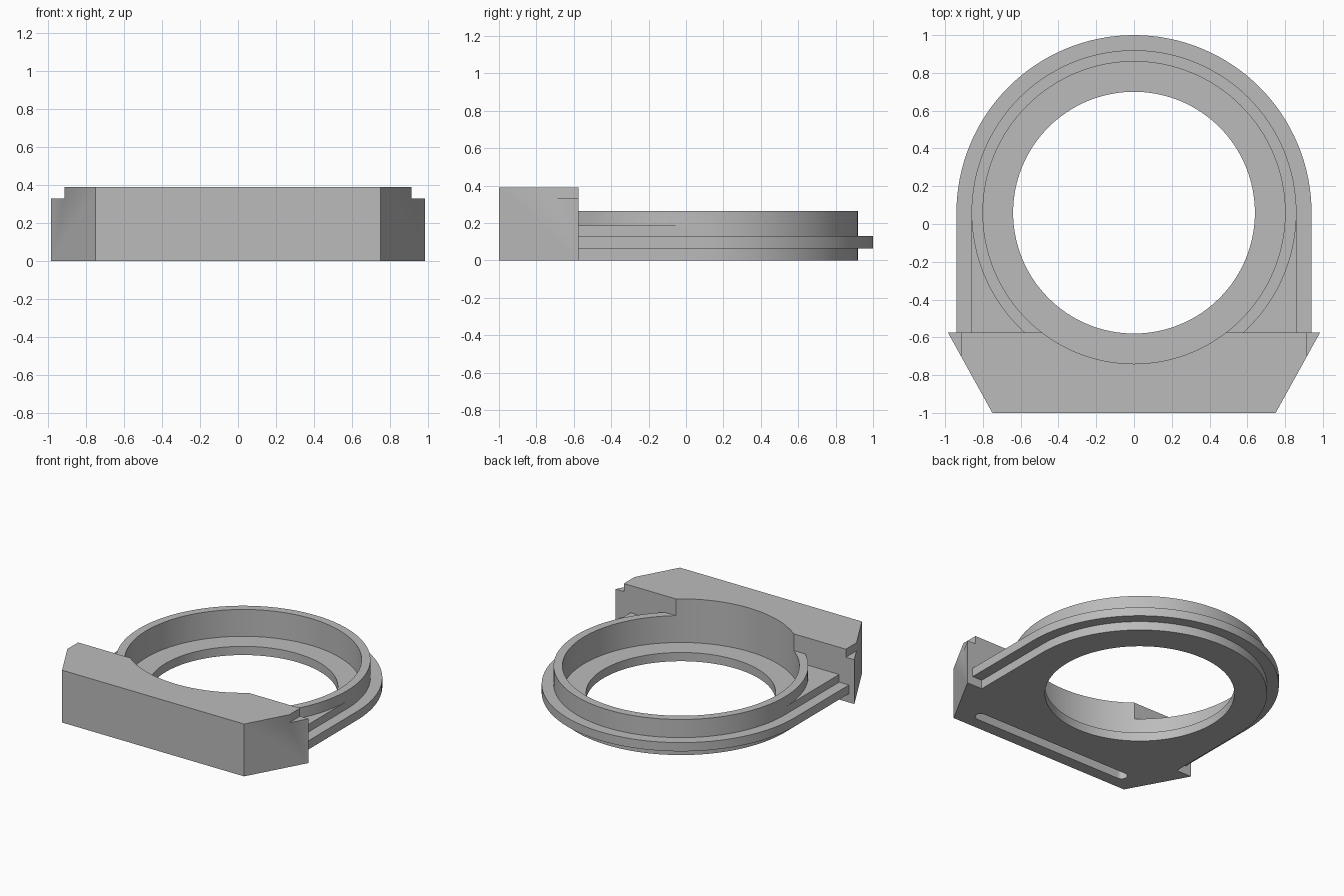
import bpy
import bmesh
from math import cos, sin, pi, radians

if "Cube" in bpy.data.objects:
    bpy.data.objects.remove(bpy.data.objects["Cube"])

CENTRE_Y = 0.06     # centre of the round opening
BACK_Y = -0.575     # rear face of the front block
HALF = 64           # segments in a half circle

grey = bpy.data.materials.new("plain grey")
grey.use_nodes = True
colour = (0.5, 0.5, 0.5, 1)
grey.diffuse_color = colour
grey.node_tree.nodes["Principled BSDF"].inputs["Base Color"].default_value = colour


def prism(name, outline, z0, z1):
    """Extrude a counter-clockwise outline from z0 up to z1."""
    bm = bmesh.new()
    face = bm.faces.new([bm.verts.new((x, y, z0)) for x, y in outline])
    top = bmesh.ops.extrude_face_region(bm, geom=[face])["geom"]
    verts = [v for v in top if isinstance(v, bmesh.types.BMVert)]
    bmesh.ops.translate(bm, verts=verts, vec=(0, 0, z1 - z0))
    bmesh.ops.recalc_face_normals(bm, faces=bm.faces)
    mesh = bpy.data.meshes.new(name)
    bm.to_mesh(mesh)
    bm.free()
    mesh.materials.append(grey)
    obj = bpy.data.objects.new(name, mesh)
    bpy.context.collection.objects.link(obj)
    return obj


def arc(r, start, count, cx=0, cy=CENTRE_Y, steps=HALF):
    return [(cx + r * cos(start + pi * i / steps), cy + r * sin(start + pi * i / steps))
            for i in range(count)]


def circle(r):
    return arc(r, 0, 2 * HALF)


def arch(r):
    """Half circle at the back with straight legs running into the block."""
    y = BACK_Y - 0.02
    return arc(r, 0, HALF + 1) + [(-r, y), (r, y)]


def combine(target, other, operation):
    """Boolean the other part into the target, then drop it."""
    mod = target.modifiers.new(operation.lower(), "BOOLEAN")
    mod.operation = operation
    mod.solver = "EXACT"
    mod.object = other
    bpy.context.view_layer.objects.active = target
    bpy.ops.object.modifier_apply(modifier=mod.name)
    bpy.data.objects.remove(other)


# Tapered front block
mount = prism("ring_mount", [(-0.75, -1), (0.75, -1), (0.985, BACK_Y), (-0.985, BACK_Y)], 0, 0.39)

# Stepped notches on the two upper rear corners of the block
for side in (-1, 1):
    xs = sorted((side * 0.915, side * 1.1))
    notch = [(xs[0], -0.9), (xs[1], -0.9), (xs[1], -0.4), (xs[0], -0.4)]
    combine(mount, prism("corner_notch", notch, 0.33, 0.5), "DIFFERENCE")

# Arched body, outer rail and raised collar
combine(mount, prism("arched_body", arch(0.86), 0, 0.187), "UNION")
combine(mount, prism("outer_rail", arch(0.94), 0.065, 0.13), "UNION")
combine(mount, prism("collar", circle(0.86), 0.03, 0.265), "UNION")

# Wide seat above a narrower through hole
combine(mount, prism("seat_bore", circle(0.80), 0.065, 0.6), "DIFFERENCE")
combine(mount, prism("through_hole", circle(0.64), -0.1, 0.3), "DIFFERENCE")

# Round-ended slot under the block
slot = (arc(0.04, -pi / 2, 17, 0.62, -0.87, 16)
        + arc(0.04, pi / 2, 17, -0.62, -0.87, 16))
combine(mount, prism("underside_slot", slot, -0.1, 0.13), "DIFFERENCE")

# Smooth the round walls and keep the rims sharp
bpy.ops.object.select_all(action="DESELECT")
mount.select_set(True)
bpy.context.view_layer.objects.active = mount
bpy.ops.object.shade_smooth_by_angle(angle=radians(30))
